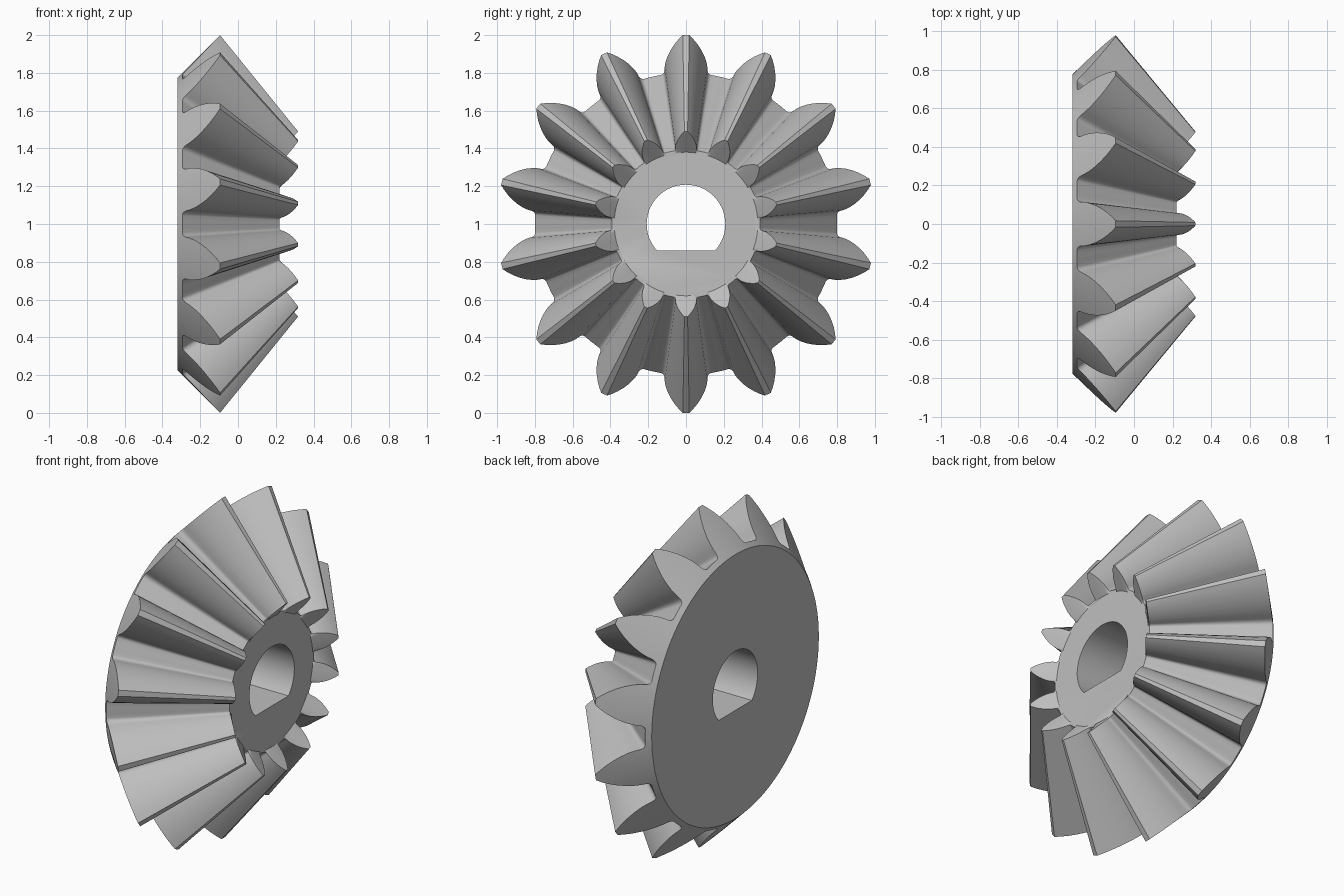
import bpy, bmesh
from math import sin, cos, asin, pi, radians

if "Cube" in bpy.data.objects:
    bpy.data.objects.remove(bpy.data.objects["Cube"], do_unlink=True)

TEETH = 14
APEX = 0.715        # where all tooth lines meet on the x axis
SHRINK = 0.49       # small end of a tooth relative to its large end
BACK_X, FRONT_X = -0.32, 0.22
BACK_R, FRONT_R = 0.775, 0.38

steel = bpy.data.materials.new("steel grey")
steel.use_nodes = True
colour = (0.52, 0.52, 0.52, 1)
steel.diffuse_color = colour
steel.node_tree.nodes["Principled BSDF"].inputs["Base Color"].default_value = colour


def make_object(name, bm):
    bmesh.ops.recalc_face_normals(bm, faces=bm.faces[:])
    mesh = bpy.data.meshes.new(name)
    bm.to_mesh(mesh)
    bm.free()
    mesh.materials.append(steel)
    obj = bpy.data.objects.new(name, mesh)
    bpy.context.collection.objects.link(obj)
    return obj


def bridge(bm, a, b):
    for i in range(len(a)):
        j = (i + 1) % len(a)
        bm.faces.new((a[i], a[j], b[j], b[i]))


# Half tooth as (radius, half width), tip to root, ending in a fillet
half = [(1.0, 0.017), (0.98, 0.038), (0.955, 0.06), (0.925, 0.081),
        (0.895, 0.097), (0.865, 0.108), (0.84, 0.113)]
half += [(0.82 - 0.02 * sin(t), 0.134 - 0.02 * cos(t))
         for t in [k * pi / 8 for k in range(5)]]
half = [(r, asin(w / r)) for r, w in half]
half.append((0.80, half[-1][1] + 0.03))

# Full tooth, then the whole toothed outline
tooth = [(r, -a) for r, a in reversed(half)] + half
outline = [(r, a + k * 2 * pi / TEETH) for k in range(TEETH) for r, a in tooth]


def ring(bm, place):
    verts = []
    for r, a in outline:
        x, rad = place(r)
        verts.append(bm.verts.new((x, rad * sin(a), 1 + rad * cos(a))))
    return verts


# Gear body: back rim, large tooth ends, small tooth ends, front hub
bm = bmesh.new()
rings = [ring(bm, lambda r: (BACK_X, BACK_R)),
         ring(bm, lambda r: (r - 1.095, r)),
         ring(bm, lambda r: (APEX + (r - 1.095 - APEX) * SHRINK, r * SHRINK)),
         ring(bm, lambda r: (FRONT_X, FRONT_R))]
for a, b in zip(rings, rings[1:]):
    bridge(bm, a, b)
bm.faces.new(rings[0])
bm.faces.new(rings[-1])
gear = make_object("bevel_gear", bm)

# D-shaped shaft hole
bm = bmesh.new()
BORE, FLAT = 0.208, 0.14
start = -asin(FLAT / BORE)
steps = 48
angles = [start + (pi - 2 * start) * k / steps for k in range(steps + 1)]
ends = [[bm.verts.new((x, BORE * cos(a), 1 + BORE * sin(a))) for a in angles]
        for x in (-0.6, 0.6)]
bridge(bm, *ends)
for end in ends:
    bm.faces.new(end)
cutter = make_object("shaft_hole_cutter", bm)
cutter.hide_render = True

cut = gear.modifiers.new("shaft hole", "BOOLEAN")
cut.object = cutter
cut.operation = "DIFFERENCE"
cut.solver = "EXACT"
bpy.ops.object.select_all(action="DESELECT")
gear.select_set(True)
bpy.context.view_layer.objects.active = gear
bpy.ops.object.modifier_apply(modifier=cut.name)
bpy.data.objects.remove(cutter, do_unlink=True)
bpy.ops.object.shade_smooth_by_angle(angle=radians(32))
